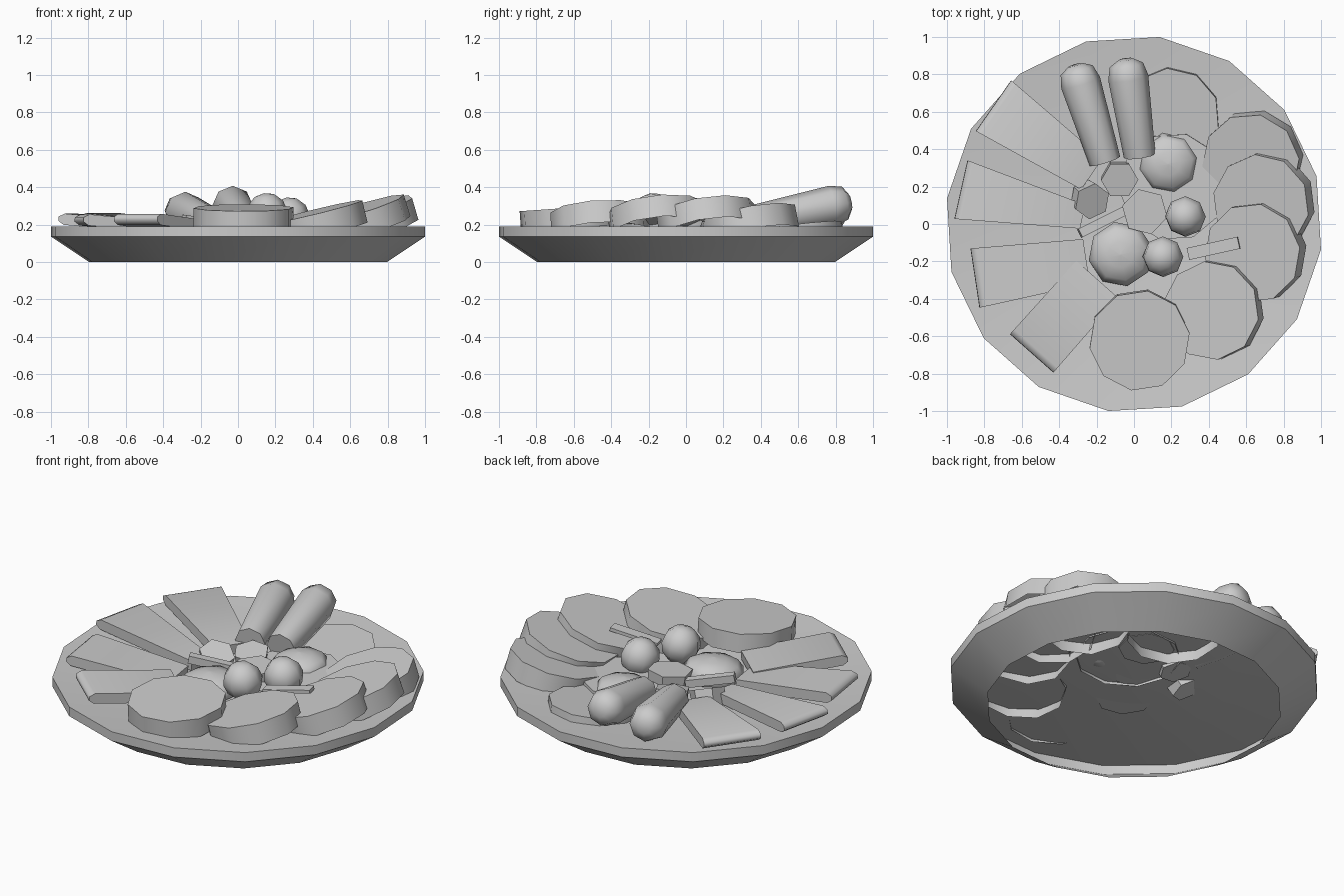
import bpy, bmesh
from math import radians, cos, sin, pi
from mathutils import Matrix, Vector

if "Cube" in bpy.data.objects:
    bpy.data.objects.remove(bpy.data.objects["Cube"])


def make(name, bm, mat=Matrix(), angle=40):
    bmesh.ops.recalc_face_normals(bm, faces=bm.faces)
    me = bpy.data.meshes.new(name)
    bm.to_mesh(me)
    bm.free()
    ob = bpy.data.objects.new(name, me)
    bpy.context.collection.objects.link(ob)
    ob.matrix_world = mat
    bpy.ops.object.select_all(action='DESELECT')
    bpy.context.view_layer.objects.active = ob
    ob.select_set(True)
    bpy.ops.object.shade_smooth_by_angle(angle=radians(angle))
    return ob


def lathe(profile, sides, offset=0.0, cap_start=False, cap_end=False):
    """Rings of (radius, z) joined into a faceted solid."""
    bm = bmesh.new()
    rings = [[bm.verts.new((r * cos(offset + 2 * pi * i / sides),
                            r * sin(offset + 2 * pi * i / sides), z))
              for i in range(sides)] for r, z in profile]
    for a, b in zip(rings, rings[1:]):
        for i in range(sides):
            j = (i + 1) % sides
            bm.faces.new((a[i], a[j], b[j], b[i]))
    if cap_start:
        bm.faces.new(rings[0])
    if cap_end:
        bm.faces.new(rings[-1])
    return bm


def tilted(x, y, z, out_deg, tilt_deg):
    """Placement that raises the side facing out_deg."""
    o = radians(out_deg)
    axis = Vector((sin(o), -cos(o), 0))
    return Matrix.Translation((x, y, z)) @ Matrix.Rotation(radians(tilt_deg), 4, axis)


# Plate: flared foot open underneath, upright rim, shallow dished top
make("plate", lathe([(0.805, 0), (1.009, 0.135), (1.009, 0.19), (0.55, 0.145), (0.02, 0.125)],
                    16, radians(14.7), cap_end=True))

# Overlapping round slices, open underneath:
# x, y, z, radius, thickness, raised direction, tilt
slices = [(0.03, -0.62, 0.235, 0.27, 0.11, 90, 4),
          (0.425, -0.46, 0.210, 0.265, 0.12, 12, 14),
          (0.65, -0.15, 0.222, 0.268, 0.12, 18, 18),
          (0.695, 0.115, 0.217, 0.268, 0.12, 26, 18),
          (0.635, 0.34, 0.190, 0.265, 0.12, 45, 15),
          (0.20, 0.58, 0.145, 0.26, 0.09, 70, 7),
          (0.21, 0.20, 0.155, 0.29, 0.06, 45, 3)]
for i, (x, y, z, r, h, a, t) in enumerate(slices):
    make(f"round_slice_{i + 1}",
         lathe([(r, -h / 2), (r, h / 2)], 10, 0.15 + 0.3 * i, False, True),
         tilted(x, y, z, a, t))


# Tapered flat wedges with a rounded outer end
def wedge(name, inner, outer, w_in, w_out, z, tilt):
    d = Vector(outer) - Vector(inner)
    L = d.length
    prof = [(0, 0), (L - .03, 0), (L, .018), (L, .042), (L - .03, .06), (0, .06)]
    bm = bmesh.new()
    sides = []
    for s in (-1, 1):
        sides.append([bm.verts.new((x, s * (w_in + (w_out - w_in) * x / L) / 2, h))
                      for x, h in prof])
    bm.faces.new(sides[0])
    bm.faces.new(sides[1])
    for i in range(len(prof)):
        j = (i + 1) % len(prof)
        bm.faces.new((sides[0][i], sides[0][j], sides[1][j], sides[1][i]))
    ang = d.angle_signed(Vector((1, 0)))
    make(name, bm, Matrix.Translation((*inner, z)) @ Matrix.Rotation(ang, 4, 'Z')
         @ Matrix.Rotation(radians(-tilt), 4, 'Y'), 60)


wedge("wedge_1", (-0.23, 0.27), (-0.755, 0.635), 0.20, 0.33, 0.145, 5.3)
wedge("wedge_2", (-0.28, 0.04), (-0.93, 0.185), 0.13, 0.32, 0.14, 5.3)
wedge("wedge_3", (-0.26, -0.20), (-0.855, -0.29), 0.24, 0.32, 0.14, 5.5)
wedge("wedge_4", (-0.20, -0.30), (-0.55, -0.695), 0.30, 0.31, 0.15, 5.5)

# Stubby sticks with a rounded raised outer end
for i, (a, b) in enumerate([((-0.155, 0.335, 0.215), (-0.315, 0.85, 0.28)),
                            ((0.03, 0.365, 0.22), (-0.045, 0.88, 0.32))]):
    a, b = Vector(a), Vector(b)
    d = b - a
    L = d.length
    make(f"stick_{i + 1}",
         lathe([(.085, 0), (.108, L - .10), (.09, L - .03), (.04, L)],
               8, 0, True, True),
         Matrix.Translation(a) @ d.to_track_quat('Z', 'Y').to_matrix().to_4x4(), 60)

# Small whole balls
for i, (x, y, z) in enumerate([(0.155, -0.175, 0.260), (0.275, 0.04, 0.237)]):
    bm = bmesh.new()
    bmesh.ops.create_uvsphere(bm, u_segments=8, v_segments=6, radius=0.11)
    make(f"small_ball_{i + 1}", bm, tilted(x, y, z, 45, 12), 60)

# Halved domes
for i, (x, y, r) in enumerate([(-0.07, -0.16, 0.175), (0.185, 0.325, 0.165)]):
    make(f"half_dome_{i + 1}",
         lathe([(r * .92, -.02), (r, .02), (r * .8, .065), (r * .4, .085), (.005, .095)],
               8, 0.2, True, True),
         tilted(x, y, 0.155, 60, 3), 60)

# Six-sided chunks: x, y, z, radius, raised direction, tilt
for i, (x, y, z, r, a, t) in enumerate([(-0.08, 0.245, 0.17, 0.10, 110, 12),
                                        (-0.24, 0.135, 0.165, 0.10, 140, 26),
                                        (0.06, 0.07, 0.18, 0.125, 60, 5)]):
    make(f"chunk_{i + 1}", lathe([(r * .9, -.05), (r, .05)], 6, 0.4 * i, True, True),
         tilted(x, y, z, a, t))

# Thin garnish strips
for name, a, b, w, h in [("garnish_rod", (-0.29, -0.05, .23), (-0.05, 0.07, .18), .05, .045),
                         ("garnish_strip", (0.29, -0.16, .24), (0.56, -0.10, .285), .065, .02)]:
    a, b = Vector(a), Vector(b)
    bm = bmesh.new()
    bmesh.ops.create_cube(bm, size=1, matrix=Matrix.Diagonal(((b - a).length, w, h, 1)))
    make(name, bm, Matrix.Translation((a + b) / 2)
         @ (b - a).to_track_quat('X', 'Z').to_matrix().to_4x4())
